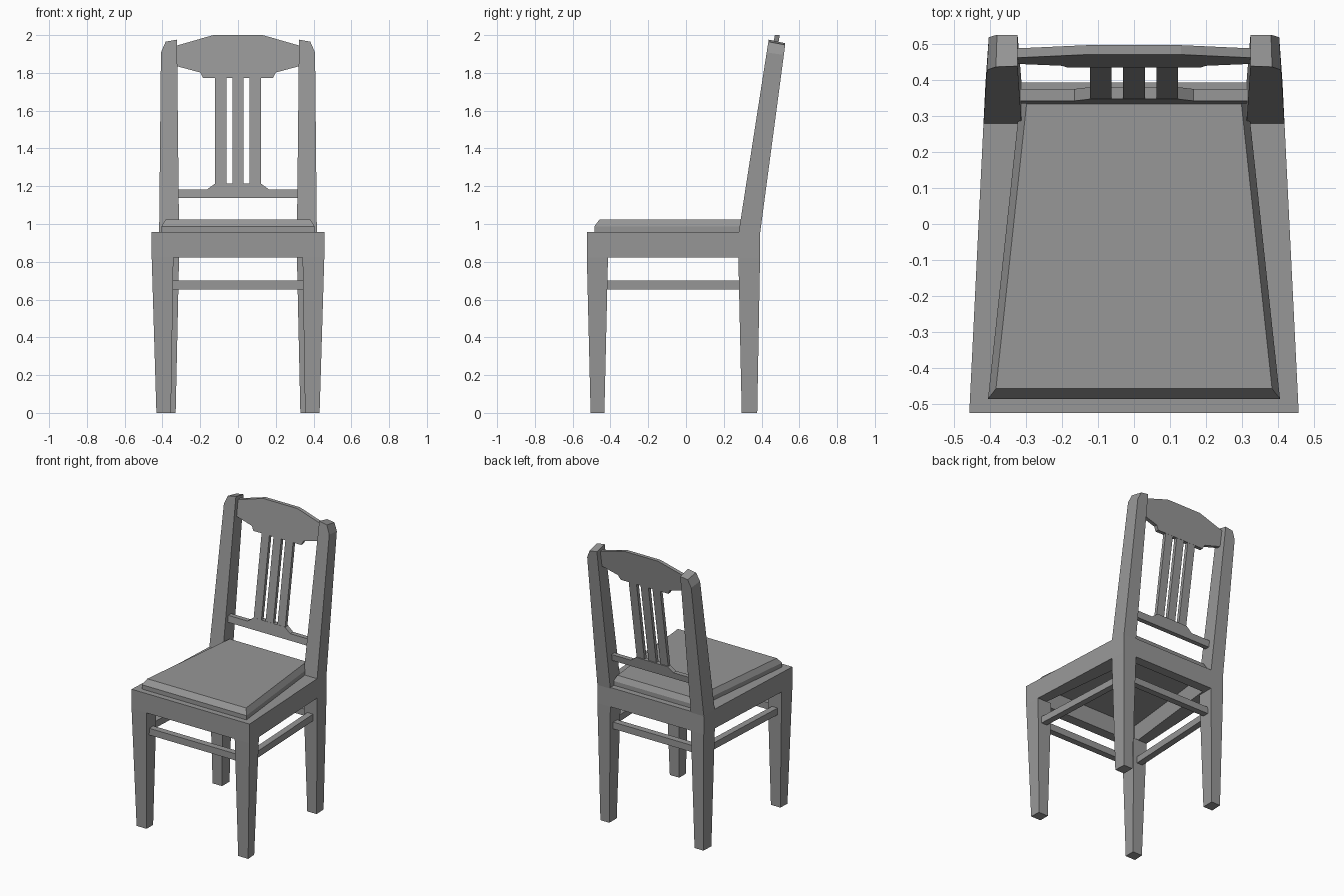
import bpy, bmesh

if "Cube" in bpy.data.objects:
    bpy.data.objects.remove(bpy.data.objects["Cube"])

grey = bpy.data.materials.new("dark_grey")
grey.diffuse_color = (0.31, 0.31, 0.31, 1)
grey.use_nodes = True
grey.node_tree.nodes["Principled BSDF"].inputs["Base Color"].default_value = grey.diffuse_color


def loft(name, rings, mirror=False, closed=False):
    """Skin a list of matching 3D point rings; cap the ends unless closed."""
    bm = bmesh.new()
    loops = [[bm.verts.new(p) for p in ring] for ring in rings]
    n = len(loops[0])
    pairs = list(zip(loops, loops[1:]))
    if closed:
        pairs.append((loops[-1], loops[0]))
    else:
        bm.faces.new(loops[0])
        bm.faces.new(loops[-1])
    for a, b in pairs:
        for i in range(n):
            j = (i + 1) % n
            bm.faces.new((a[i], a[j], b[j], b[i]))
    bmesh.ops.recalc_face_normals(bm, faces=bm.faces)
    mesh = bpy.data.meshes.new(name)
    bm.to_mesh(mesh)
    bm.free()
    mesh.materials.append(grey)
    obj = bpy.data.objects.new(name, mesh)
    bpy.context.collection.objects.link(obj)
    if mirror:
        obj.modifiers.new("Mirror", 'MIRROR')
    return obj


def rect(x0, x1, y0, y1, z, skew=0.0):
    """Rectangle whose outer back corner may step inward by skew."""
    return [(x0, y0, z), (x1, y0, z), (x1 - skew, y1, z), (x0, y1, z)]


def trapezoid(front_x, back_x, front_y, back_y, z):
    return [(-front_x, front_y, z), (front_x, front_y, z),
            (back_x, back_y, z), (-back_x, back_y, z)]


def lean_y(z):
    """Front surface of the leaning back panel."""
    return 0.47 + (z - 2.0) * 0.157


def back_panel(name, stations, thick):
    """Leaning board from half-width stations (x, z_bottom, z_top)."""
    full = [(-x, a, b) for x, a, b in stations if x > 0] + stations[::-1]
    loft(name, [[(x, lean_y(z) + t, z)
                 for z, t in ((lo, 0), (hi, 0), (hi, thick), (lo, thick))]
                for x, lo, hi in full])


# Tapered legs
loft("front_leg", [rect(0.355, 0.432, -0.505, -0.432, 0, 0.004),
                   rect(0.342, 0.457, -0.525, -0.413, 0.825, 0.0055)], mirror=True)
loft("rear_leg", [rect(0.33, 0.403, 0.295, 0.377, 0, 0.004),
                  rect(0.312, 0.4175, 0.277, 0.392, 0.825, 0.0055)], mirror=True)

# Seat frame, an open trapezoid ring
loft("seat_frame", [trapezoid(0.457, 0.412, -0.525, 0.392, 0.823),
                    trapezoid(0.457, 0.412, -0.525, 0.392, 0.958),
                    trapezoid(0.385, 0.298, -0.455, 0.325, 0.958),
                    trapezoid(0.385, 0.298, -0.455, 0.325, 0.823)], closed=True)

# Seat pad with bevelled top
loft("seat", [trapezoid(0.405, 0.315, -0.485, 0.352, 0.945),
              trapezoid(0.405, 0.315, -0.485, 0.352, 0.988),
              trapezoid(0.383, 0.298, -0.457, 0.333, 1.025)])

# Stretchers between the legs
for name, y, half in (("front_stretcher", -0.468, 0.37), ("rear_stretcher", 0.334, 0.34)):
    loft(name, [rect(-half, half, y - 0.022, y + 0.022, z) for z in (0.654, 0.701)])
loft("side_stretcher", [[(0.376, -0.44, z), (0.42, -0.44, z),
                         (0.384, 0.31, z), (0.34, 0.31, z)]
                        for z in (0.654, 0.701)], mirror=True)

# Raked back posts with clipped outer tops
loft("back_post", [
    [(0.312, 0.278, 0.95), (0.4175, 0.278, 0.95), (0.408, 0.427, 1.908),
     (0.383, 0.436, 1.965), (0.323, 0.438, 1.976)],
    [(0.312, 0.392, 0.95), (0.412, 0.392, 0.95), (0.403, 0.518, 1.895),
     (0.38, 0.525, 1.948), (0.323, 0.525, 1.957)]], mirror=True)

# Crest rail and lower back rail
back_panel("crest_rail", [(0.33, 1.837, 1.943), (0.2, 1.802, 1.98), (0.185, 1.773, 1.985),
                          (0.13, 1.773, 2.0), (0, 1.773, 2.0)], 0.026)
back_panel("lower_back_rail", [(0.325, 1.137, 1.182), (0.165, 1.137, 1.182),
                               (0.12, 1.137, 1.215), (0, 1.137, 1.215)], 0.033)

# Three slats
for x in (-0.092, 0, 0.092):
    loft("back_slat", [rect(x - 0.03, x + 0.03, lean_y(z) + 0.001, lean_y(z) + 0.025, z)
                       for z in (1.2, 1.79)])
